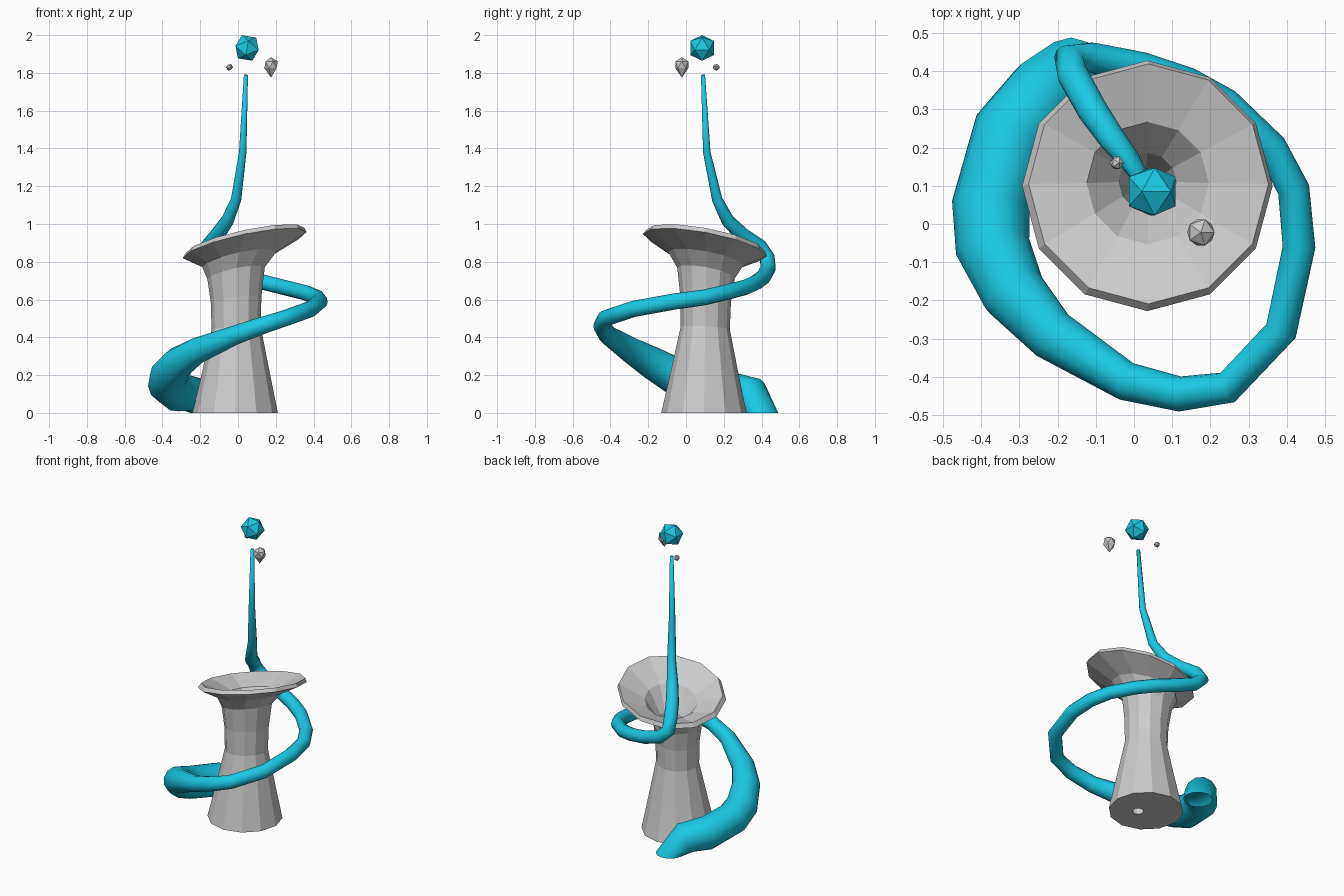
import bpy, bmesh, math
from mathutils import Vector, Matrix

if "Cube" in bpy.data.objects:
    bpy.data.objects.remove(bpy.data.objects["Cube"])

SIDES = 12


def finish(name, bm, mat=None, smooth=False):
    mesh = bpy.data.meshes.new(name)
    bmesh.ops.recalc_face_normals(bm, faces=bm.faces)
    for f in bm.faces:
        f.smooth = smooth
    bm.to_mesh(mesh)
    bm.free()
    obj = bpy.data.objects.new(name, mesh)
    bpy.context.collection.objects.link(obj)
    if mat:
        mesh.materials.append(mat)
    return obj


def skin(bm, rings, closed=False):
    loops = [[bm.verts.new(p) for p in ring] for ring in rings]
    pairs = list(zip(loops, loops[1:]))
    if closed:
        pairs.append((loops[-1], loops[0]))
    for a, b in pairs:
        for i in range(len(a)):
            j = (i + 1) % len(a)
            bm.faces.new((a[i], a[j], b[j], b[i]))


cyan = bpy.data.materials.new("cyan")
cyan.diffuse_color = (0.01, 0.58, 0.78, 1)
cyan.use_nodes = True
cyan.node_tree.nodes["Principled BSDF"].inputs["Base Color"].default_value = cyan.diffuse_color

# Pedestal: leaning rings (centre x, centre y, z, radius, tilt), outside up then funnel down
profile = [
    (-0.015, 0.095, 0.00, 0.226, 0.0),
    (-0.012, 0.098, 0.22, 0.178, 0.1),
    (-0.010, 0.102, 0.45, 0.130, 0.3),
    (-0.010, 0.104, 0.60, 0.134, 0.6),
    (-0.010, 0.106, 0.74, 0.152, 1.0),
    (0.008, 0.105, 0.815, 0.198, 1.0),
    (0.035, 0.100, 0.888, 0.328, 1.0),
    (0.038, 0.105, 0.913, 0.314, 1.0),
    (0.036, 0.107, 0.840, 0.160, 1.0),
    (0.036, 0.110, 0.720, 0.075, 0.8),
    (0.030, 0.100, 0.480, 0.040, 0.2),
    (0.020, 0.060, 0.00, 0.035, 0.0),
]
rings = []
for cx, cy, z, r, tilt in profile:
    ring = []
    for i in range(SIDES):
        a = 2 * math.pi * i / SIDES
        dx, dy = r * math.cos(a), r * math.sin(a)
        ring.append((cx + dx, cy + dy, z + tilt * (0.21 * dx - 0.18 * dy)))
    rings.append(ring)
bm = bmesh.new()
skin(bm, rings, closed=True)
finish("pedestal", bm)

# Liquid stream: tapered tube (x, y, z, radius) coiling round the pedestal
path = [
    (-0.165, 0.40, 0.00, 0.088),
    (-0.235, 0.345, 0.095, 0.098),
    (-0.32, 0.24, 0.11, 0.104),
    (-0.375, 0.05, 0.15, 0.102),
    (-0.37, -0.06, 0.195, 0.098),
    (-0.315, -0.18, 0.265, 0.086),
    (-0.215, -0.29, 0.33, 0.069),
    (-0.02, -0.412, 0.41, 0.051),
    (0.12, -0.445, 0.46, 0.046),
    (0.245, -0.428, 0.50, 0.043),
    (0.385, -0.28, 0.55, 0.043),
    (0.432, -0.06, 0.59, 0.043),
    (0.418, 0.09, 0.61, 0.042),
    (0.36, 0.20, 0.635, 0.041),
    (0.24, 0.315, 0.665, 0.041),
    (0.14, 0.37, 0.69, 0.041),
    (0.02, 0.41, 0.72, 0.041),
    (-0.11, 0.435, 0.765, 0.041),
    (-0.17, 0.43, 0.82, 0.041),
    (-0.16, 0.39, 0.88, 0.041),
    (-0.11, 0.30, 0.94, 0.040),
    (-0.055, 0.22, 1.02, 0.035),
    (-0.01, 0.165, 1.13, 0.028),
    (0.025, 0.11, 1.38, 0.020),
    (0.042, 0.09, 1.79, 0.011),
]
pts = [Vector(p[:3]) for p in path]
tangents = []
for i in range(len(pts)):
    a = pts[i] - pts[i - 1] if i else Vector((0, 0, 1))
    b = pts[i + 1] - pts[i] if i < len(pts) - 1 else a
    tangents.append((a.normalized() + b.normalized()).normalized() if i else Vector((0, 0, 1)))
side = Vector((1, 0, 0))
rings = []
for i, (p, t) in enumerate(zip(pts, tangents)):
    if i:
        side = tangents[i - 1].rotation_difference(t) @ side
    side = (side - t * side.dot(t)).normalized()
    up = t.cross(side)
    angles = [2 * math.pi * k / SIDES for k in range(SIDES)]
    rings.append([p + path[i][3] * (side * math.cos(a) + up * math.sin(a)) for a in angles])
bm = bmesh.new()
skin(bm, rings)
bm.faces.new([v for v in list(bm.verts)[-SIDES:]])
finish("liquid_stream", bm, cyan, smooth=True)


# Floating faceted droplets
def droplet(name, loc, radius, tilt=0, tail=0, mat=None):
    bm = bmesh.new()
    bmesh.ops.create_icosphere(bm, subdivisions=1, radius=radius)
    if tail:
        min(bm.verts, key=lambda v: v.co.z).co.z -= tail
    bm.transform(Matrix.Translation(loc) @ Matrix.Rotation(math.radians(tilt), 4, "Y"))
    finish(name, bm, mat)


droplet("large_droplet", (0.048, 0.085, 1.932), 0.073, tilt=-22, mat=cyan)
droplet("medium_droplet", (0.175, -0.022, 1.843), 0.040, tail=0.028)
droplet("small_droplet", (-0.045, 0.16, 1.83), 0.019, tilt=20)
